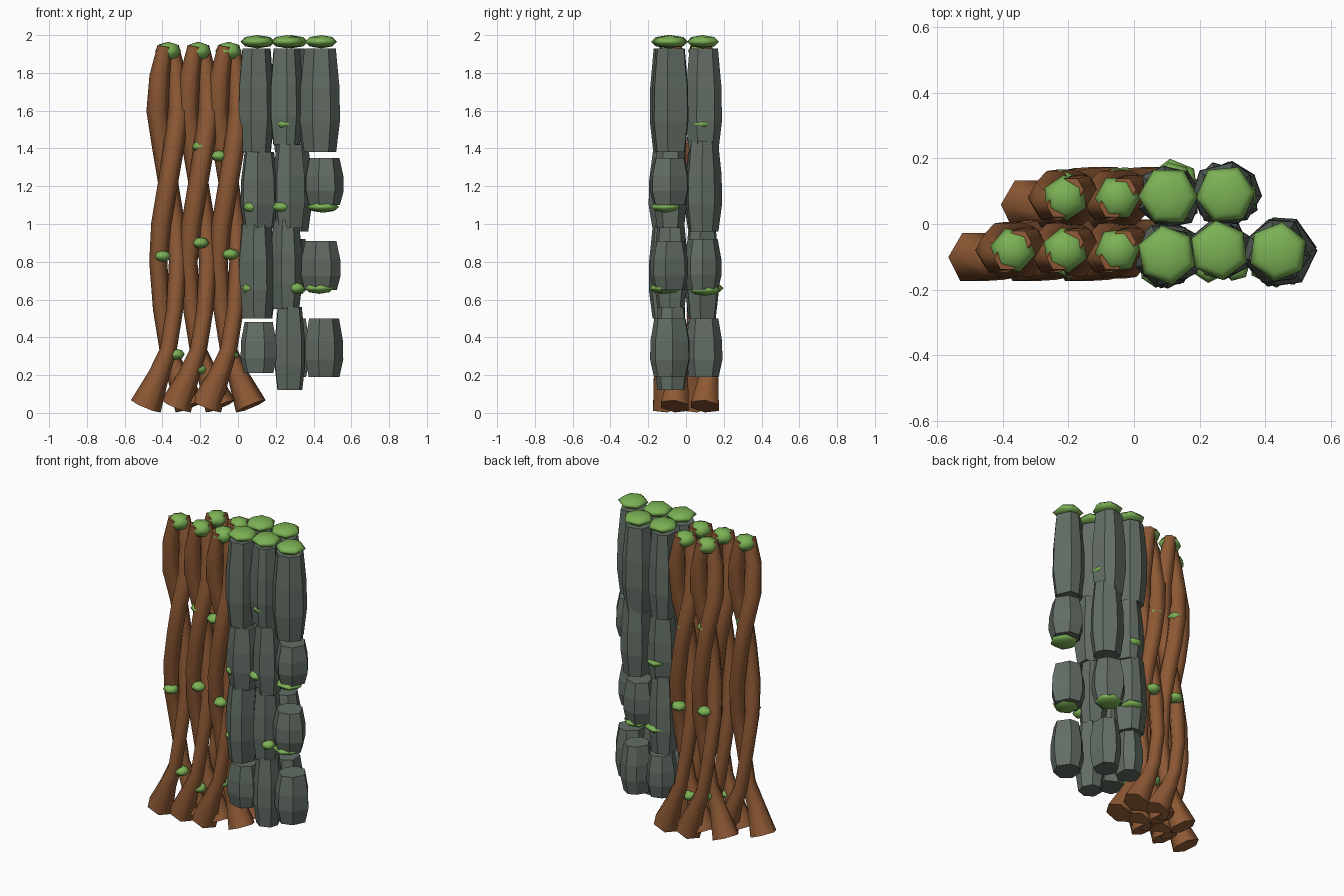
import bpy, bmesh, math, random
from mathutils import Vector

random.seed(7)
if "Cube" in bpy.data.objects:
    bpy.data.objects.remove(bpy.data.objects["Cube"], do_unlink=True)


def material(name, rgb):
    m = bpy.data.materials.new(name)
    m.use_nodes = True
    m.diffuse_color = (*rgb, 1)
    bsdf = m.node_tree.nodes["Principled BSDF"]
    bsdf.inputs["Base Color"].default_value = (*rgb, 1)
    bsdf.inputs["Roughness"].default_value = 0.9
    return m


BARK = material("bark brown", (0.27, 0.10, 0.035))
STONE = material("stone grey", (0.125, 0.155, 0.13))
MOSS = material("moss green", (0.20, 0.44, 0.09))


def loft(name, rings, mat, smooth):
    """Skin a list of equal-sided rings and close both ends."""
    bm = bmesh.new()
    loops = [[bm.verts.new(p) for p in ring] for ring in rings]
    n = len(loops[0])
    for a, b in zip(loops, loops[1:]):
        for i in range(n):
            j = (i + 1) % n
            bm.faces.new((a[i], a[j], b[j], b[i])).smooth = smooth
    bm.faces.new(loops[0])
    bm.faces.new(loops[-1])
    bmesh.ops.recalc_face_normals(bm, faces=bm.faces)
    mesh = bpy.data.meshes.new(name)
    bm.to_mesh(mesh)
    bm.free()
    mesh.materials.append(mat)
    obj = bpy.data.objects.new(name, mesh)
    bpy.context.collection.objects.link(obj)


def moss(name, x, y, z, r, h):
    """Squashed low-poly pad of moss."""
    bm = bmesh.new()
    bmesh.ops.create_uvsphere(bm, u_segments=6, v_segments=4, radius=1)
    turn = random.uniform(0, 1)
    for f in bm.faces:
        f.smooth = True
    mesh = bpy.data.meshes.new(name)
    bm.to_mesh(mesh)
    bm.free()
    mesh.materials.append(MOSS)
    obj = bpy.data.objects.new(name, mesh)
    obj.location, obj.scale = (x, y, z), (r, r, h)
    obj.rotation_euler.z = turn
    bpy.context.collection.objects.link(obj)


# Twisted roots: each stop is angle, height, distance from the axis, thickness
TWIST = [(235, 1.94, .03, .04), (205, 1.78, .05, .054), (180, 1.6, .057, .058),
         (130, 1.4, .045, .055), (90, 1.22, .04, .053), (35, 1.0, .045, .053),
         (0, .8, .052, .048), (-45, .55, .05, .045), (-90, .33, .04, .045),
         (-140, .2, .065, .056), (-170, .035, .12, .085)]


def strand(name, cx, cy, phase):
    path = []
    for angle, z, dist, _ in TWIST:
        a = math.radians(angle + phase)
        path.append(Vector((cx + dist * math.cos(a), cy + dist * math.sin(a), z)))
    rings = []
    for i, p in enumerate(path):
        d = (path[min(i + 1, len(path) - 1)] - path[max(i - 1, 0)]).normalized()
        u = Vector((0, 1, 0)).cross(d).normalized()
        v = d.cross(u)
        r = TWIST[i][3]
        rings.append([p + r * (u * math.cos(k * math.pi / 3) + v * math.sin(k * math.pi / 3))
                      for k in range(6)])
    loft(name, rings, BARK, True)


ROOTS = [(-.37, -.08), (-.21, -.08), (-.05, -.08), (-.21, .08), (-.05, .08)]
for i, (x, y) in enumerate(ROOTS):
    strand(f"root_{i}_a", x, y, 0)
    strand(f"root_{i}_b", x, y, 180)
    moss(f"root_top_moss_{i}", x, y, 1.915, .07, .05)

# Moss knots on the roots
KNOTS = [(-.36, -.08, 1.4), (-.4, -.12, .83), (-.33, -.11, .31),
         (-.2, -.12, 1.41), (-.2, -.12, .9), (-.21, -.1, .23),
         (-.1, -.1, 1.36), (-.04, -.12, .84), (-.04, -.1, .31),
         (-.22, .12, 1.4), (-.22, .12, .85), (-.2, .08, .28),
         (-.07, .12, 1.37), (-.04, .13, .84), (-.08, .08, .25)]
for i, (x, y, z) in enumerate(KNOTS):
    moss(f"root_moss_{i}", x, y, z, .048, .03)


# Stacked stones
def stone(name, cx, cy, z0, z1, r):
    n = 7
    start = random.uniform(0, 1)
    angles = [start + (k + random.uniform(-.2, .2)) * math.tau / n for k in range(n)]
    wobble = [random.uniform(.94, 1.08) for _ in angles]
    rings = []
    for t, s in ((0, .8), (.3, .99), (.62, .97), (1, .78)):
        rings.append([Vector((cx + r * s * w * math.cos(a), cy + r * s * w * math.sin(a),
                              z0 + t * (z1 - z0))) for a, w in zip(angles, wobble)])
    loft(name, rings, STONE, False)


TOP = (1.38, 1.93)
SHORT = [TOP, (1.1, 1.35), (.65, .91), (.19, .5)]
TALL = [TOP, (.98, 1.38), (.5, 1.0), (.21, .48)]
COLUMNS = [
    ("front_inner", .10, -.095, .1, TALL),
    ("front_middle", .26, -.08, .09, [(1.42, 1.93), (.98, 1.42), (.55, 1.02), (.12, .56)]),
    ("front_outer", .44, -.085, .104, SHORT),
    ("back_inner", .105, .085, .095, TALL),
    ("back_middle", .28, .09, .1, [TOP, (.96, 1.44), (.65, .92), (.19, .5)]),
]
for name, x, y, r, spans in COLUMNS:
    for i, (z0, z1) in enumerate(spans):
        shift = .012 if i % 2 else -.004
        stone(f"{name}_stone_{i}", x + shift, y, z0, z1, r)
    moss(f"{name}_cap_moss", x, y, 1.965, .092, .035)

# Moss ledges between the stones
LEDGES = [(.45, -.11, 1.09, .085), (.43, -.11, .66, .085), (.23, -.12, 1.09, .06),
          (.31, -.13, .66, .045), (.07, -.15, 1.09, .045), (.06, -.14, .66, .045),
          (.25, -.12, 1.53, .05), (.32, .08, 1.53, .06), (.28, .1, .65, .085),
          (.12, .13, 1.09, .06), (.12, .12, .66, .08)]
for i, (x, y, z, r) in enumerate(LEDGES):
    moss(f"stone_moss_{i}", x, y, z, r, .03)
